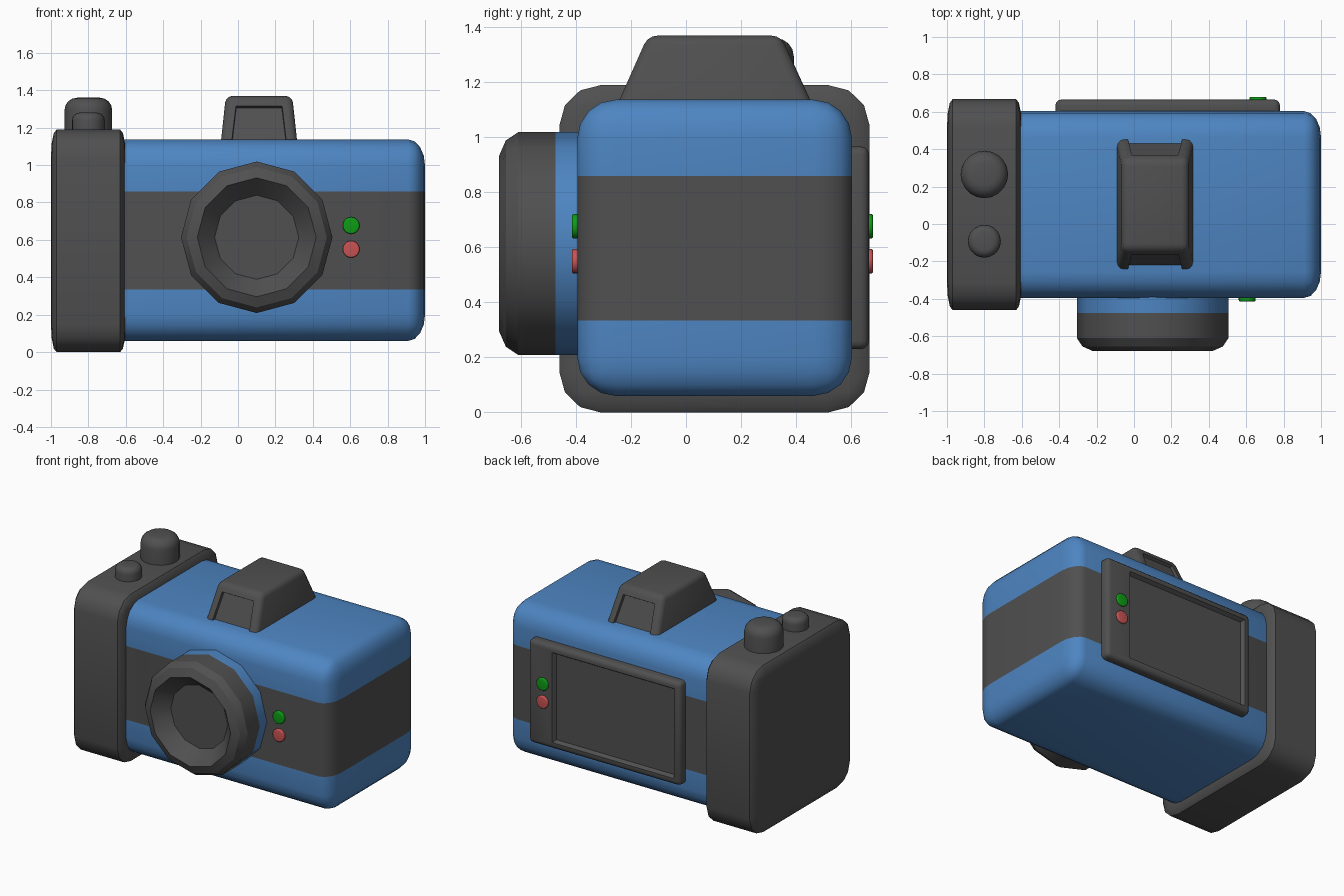
import bpy, bmesh, math
from mathutils import Vector, Matrix

if "Cube" in bpy.data.objects:
    bpy.data.objects.remove(bpy.data.objects["Cube"])


def material(name, rgb):
    m = bpy.data.materials.new(name)
    m.diffuse_color = (*rgb, 1)
    m.use_nodes = True
    m.node_tree.nodes["Principled BSDF"].inputs["Base Color"].default_value = m.diffuse_color
    return m


BLUE = material("blue", (0.075, 0.235, 0.54))
DARK = material("dark grey", (0.08, 0.08, 0.08))
GREEN = material("green", (0.004, 0.33, 0.007))
RED = material("red", (0.58, 0.085, 0.085))


def finish(name, bm, mats, angle=31):
    bmesh.ops.recalc_face_normals(bm, faces=bm.faces)
    me = bpy.data.meshes.new(name)
    bm.to_mesh(me)
    bm.free()
    for m in mats:
        me.materials.append(m)
    me.shade_smooth()
    me.set_sharp_from_angle(angle=math.radians(angle))
    ob = bpy.data.objects.new(name, me)
    bpy.context.scene.collection.objects.link(ob)
    return ob


def rounded_box(lo, hi, r, seg):
    """Box whose rounding radius may differ per axis."""
    lo, hi, r = Vector(lo), Vector(hi), Vector(r)
    bm = bmesh.new()
    bmesh.ops.create_cube(bm, size=1)
    size = [(hi[i] - lo[i]) / r[i] for i in range(3)]
    bmesh.ops.scale(bm, vec=size, verts=bm.verts)
    bmesh.ops.bevel(bm, geom=bm.edges[:], offset=1, segments=seg,
                    profile=0.5, affect='EDGES')
    bmesh.ops.scale(bm, vec=r, verts=bm.verts)
    bmesh.ops.translate(bm, vec=(lo + hi) / 2, verts=bm.verts)
    bmesh.ops.recalc_face_normals(bm, faces=bm.faces)
    return bm


def lathe(profile, sides):
    """Closed solid around z from (radius, height) points, capped at both ends."""
    bm = bmesh.new()
    rings = [[bm.verts.new((r * math.cos(a), r * math.sin(a), z))
              for a in (2 * math.pi * i / sides for i in range(sides))]
             for r, z in profile]
    for a, b in zip(rings, rings[1:]):
        for i in range(sides):
            j = (i + 1) % sides
            bm.faces.new((a[i], a[j], b[j], b[i]))
    bm.faces.new(rings[0][::-1])
    bm.faces.new(rings[-1])
    return bm


def main_face(bm, sign):
    """Largest face looking along +y or -y."""
    return max((f for f in bm.faces if f.normal.y * sign > 0.7),
               key=lambda f: f.calc_area())


# Body, cut into blue / grey / blue bands by height
bm = rounded_box((-0.75, -0.395, 0.06), (1.0, 0.603, 1.137), (0.09, 0.14, 0.14), 4)
for z in (0.335, 0.86):
    bmesh.ops.bisect_plane(bm, geom=bm.verts[:] + bm.edges[:] + bm.faces[:],
                           plane_co=(0, 0, z), plane_no=(0, 0, 1))
for f in bm.faces:
    f.material_index = int(0.335 < f.calc_center_median().z < 0.86)
finish("body", bm, [BLUE, DARK])

# Side grip
finish("grip", rounded_box((-1, -0.46, 0), (-0.6, 0.667, 1.19),
                           (0.03, 0.15, 0.145), 3), [DARK])

# Back screen with an off-centre recessed display
bm = rounded_box((-0.42, 0.55, 0.23), (0.78, 0.665, 0.967), (0.03, 0.03, 0.03), 3)
f = main_face(bm, 1)
bmesh.ops.inset_individual(bm, faces=[f], thickness=0.025, depth=0)
right = max(v.co.x for v in f.verts)
for v in f.verts:
    if v.co.x > right - 0.01:
        v.co.x = 0.59
bmesh.ops.inset_individual(bm, faces=[f], thickness=0.022, depth=-0.025)
finish("back_screen", bm, [DARK])

# Viewfinder hump: tapered box with a sunken window front and back
bm = bmesh.new()
bmesh.ops.create_cube(bm, size=1)
for v in bm.verts:
    top = v.co.z > 0
    x = (-0.065, 0.29) if top else (-0.094, 0.319)
    y = (-0.138, 0.345) if top else (-0.258, 0.468)
    v.co = (x[v.co.x > 0], y[v.co.y > 0], 1.37 if top else 1.10)
edges = [e for e in bm.edges if any(v.co.z > 1.2 for v in e.verts)]
bmesh.ops.bevel(bm, geom=edges, offset=0.035, segments=3, profile=0.5, affect='EDGES')
bmesh.ops.recalc_face_normals(bm, faces=bm.faces)
for s in (1, -1):
    f = main_face(bm, s)
    bmesh.ops.inset_individual(bm, faces=[f], thickness=0.033, depth=0)
    bmesh.ops.inset_individual(bm, faces=[f], thickness=0.003, depth=-0.02)
finish("viewfinder", bm, [DARK])

# Lens: twelve-sided barrel with a blue base ring and conical recess
bm = lathe([(0.405, 0.35), (0.405, 0.475), (0.405, 0.61), (0.375, 0.655),
            (0.318, 0.68), (0.225, 0.58)], 12)
for f in bm.faces:
    f.material_index = int(f.calc_center_median().z > 0.475)
bm.transform(Matrix.Translation((0.1, 0, 0.614)) @ Matrix.Rotation(math.pi / 2, 4, 'X'))
finish("lens", bm, [BLUE, DARK])


def button(name, r, h, bevel, loc, rot, mat, sides=20):
    """Round button with a softened top edge, rising from 0.03 below its base."""
    arc = [(r - bevel + bevel * math.cos(a), h - bevel + bevel * math.sin(a))
           for a in (math.pi / 2 * i / 4 for i in range(5))]
    bm = lathe([(r, -0.03)] + arc, sides)
    bm.transform(Matrix.Translation(loc) @ Matrix.Rotation(rot, 4, 'X'))
    finish(name, bm, [mat])


# Dials on top of the grip
button("large_dial", 0.127, 0.17, 0.065, (-0.8, 0.265, 1.19), 0, DARK)
button("shutter_button", 0.088, 0.09, 0.04, (-0.8, -0.092, 1.19), 0, DARK)

# Green and red buttons, front and back
for colour, mat, z in (("green", GREEN, 0.677), ("red", RED, 0.55)):
    button("front_" + colour + "_button", 0.045, 0.02, 0.008,
           (0.605, -0.395, z), math.pi / 2, mat)
    button("back_" + colour + "_button", 0.045, 0.015, 0.008,
           (0.663, 0.665, z), -math.pi / 2, mat)
